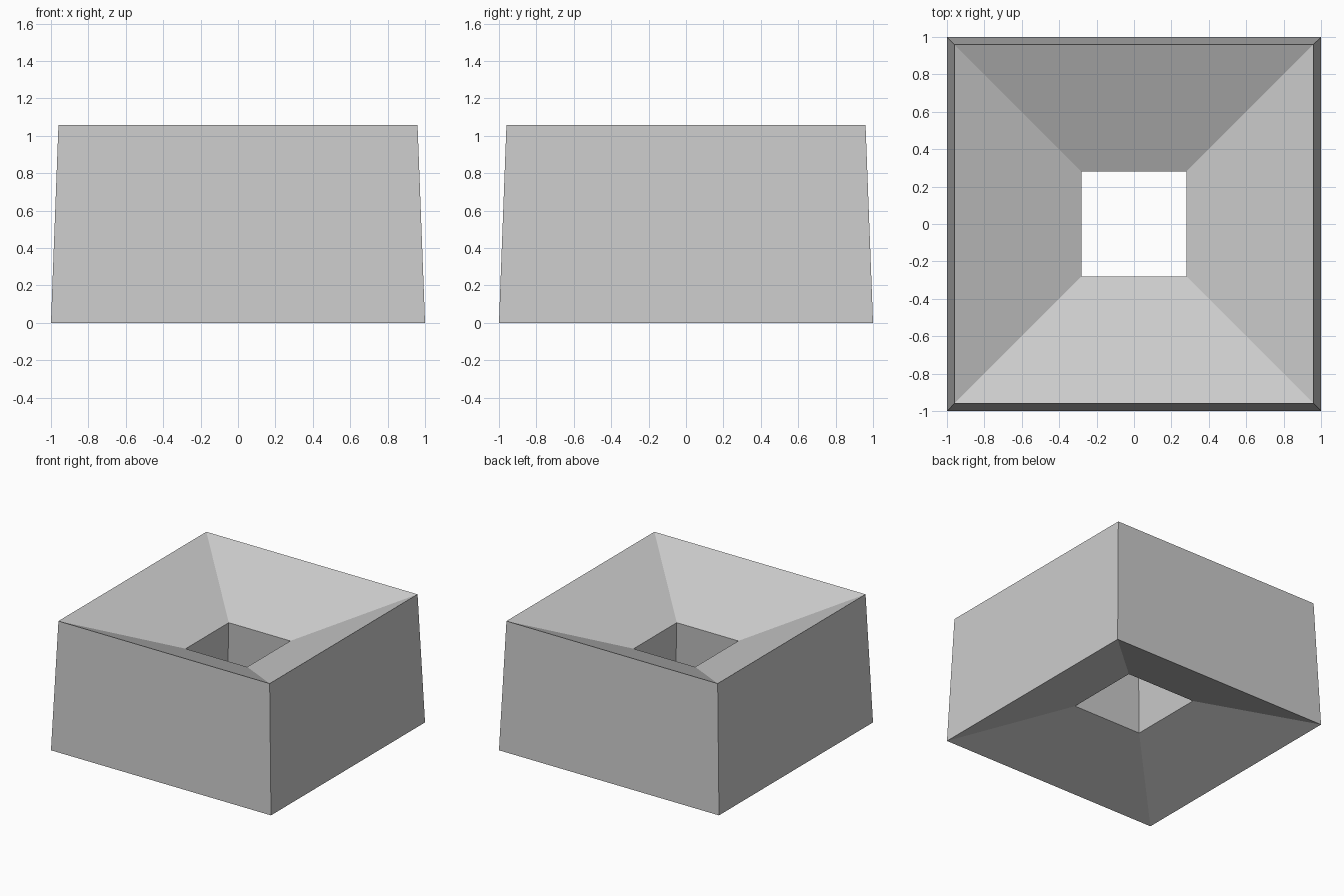
import bpy, bmesh

if "Cube" in bpy.data.objects:
    bpy.data.objects.remove(bpy.data.objects["Cube"])

# Square cross-section rings as (half width, height), going round the wall profile
PROFILE = [
    (1.00, 0.000),   # outer base edge
    (0.96, 1.057),   # outer top edge
    (0.28, 0.752),   # foot of the upper funnel
    (0.315, 0.254),  # head of the lower recess
]


def square_ring(bm, half, z):
    corners = [(-1, -1), (1, -1), (1, 1), (-1, 1)]
    return [bm.verts.new((x * half, y * half, z)) for x, y in corners]


# Funnelled block: join each ring to the next, closing the last to the first
bm = bmesh.new()
rings = [square_ring(bm, half, z) for half, z in PROFILE]
for i, lower in enumerate(rings):
    upper = rings[(i + 1) % len(rings)]
    for k in range(4):
        n = (k + 1) % 4
        bm.faces.new((lower[k], lower[n], upper[n], upper[k]))
bmesh.ops.recalc_face_normals(bm, faces=bm.faces[:])

mesh = bpy.data.meshes.new("funnel_block")
bm.to_mesh(mesh)
bm.free()
block = bpy.data.objects.new("funnel_block", mesh)
bpy.context.collection.objects.link(block)
